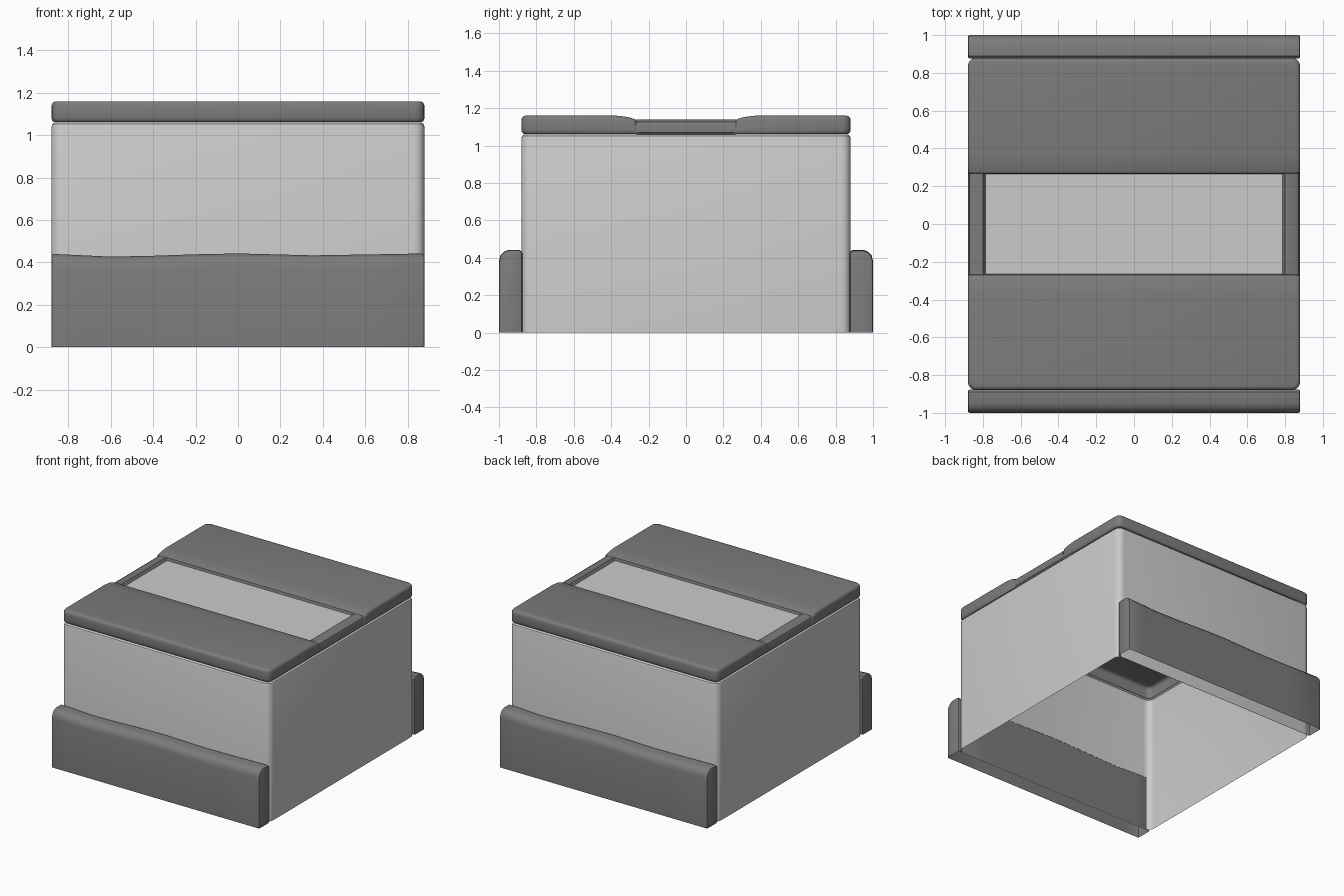
import bpy, bmesh, math

if "Cube" in bpy.data.objects:
    bpy.data.objects.remove(bpy.data.objects["Cube"])

dark = bpy.data.materials.new("dark_grey")
dark.diffuse_color = (0.2, 0.2, 0.2, 1)
dark.use_nodes = True
dark.node_tree.nodes["Principled BSDF"].inputs["Base Color"].default_value = dark.diffuse_color


def finish(name, bm, mat=None, normals=True):
    if normals:
        bmesh.ops.recalc_face_normals(bm, faces=bm.faces)
    me = bpy.data.meshes.new(name)
    bm.to_mesh(me)
    bm.free()
    ob = bpy.data.objects.new(name, me)
    bpy.context.collection.objects.link(ob)
    if mat:
        me.materials.append(mat)
    bpy.ops.object.select_all(action='DESELECT')
    ob.select_set(True)
    bpy.context.view_layer.objects.active = ob
    bpy.ops.object.shade_smooth_by_angle(angle=math.radians(35))
    return ob


def loft(bm, rings, closed):
    """Skin a list of point rings with quads."""
    vs = [[bm.verts.new(p) for p in r] for r in rings]
    for a, b in zip(vs, vs[1:]):
        n = len(a)
        for i in range(n if closed else n - 1):
            j = (i + 1) % n
            bm.faces.new((a[i], a[j], b[j], b[i]))
    return vs


def half_turn_copy(ob, name):
    c = ob.copy()
    c.data = ob.data.copy()
    c.name = name
    c.rotation_euler.z = math.pi
    bpy.context.collection.objects.link(c)


def bevel_sharp(bm, width, test, seg=3):
    es = [e for e in bm.edges if len(e.link_faces) == 2
          and e.calc_face_angle() > math.radians(60) and test(e)]
    bmesh.ops.bevel(bm, geom=es, offset=width, segments=seg,
                    profile=0.5, affect='EDGES')


# Box walls: an open rounded shell whose top rim turns in
def rounded_square(half, r, z, steps=5):
    pts = []
    for q, (sx, sy) in enumerate([(1, 1), (-1, 1), (-1, -1), (1, -1)]):
        for k in range(steps + 1):
            a = math.pi / 2 * (q + k / steps)
            pts.append((sx * (half - r) + r * math.cos(a),
                        sy * (half - r) + r * math.sin(a), z))
    return pts


bm = bmesh.new()
loft(bm, [rounded_square(0.88 - d, 0.05 - d, z) for d, z in
          [(0, 0), (0, 1.04), (0.004, 1.052), (0.016, 1.06)]], True)
finish("box_walls", bm)

# Lid flaps: hollow slabs that slope down to the middle channel
prof = [(0.88, 1.06), (0.88, 1.16), (0.37, 1.16), (0.31, 1.153),
        (0.27, 1.14), (0.255, 1.09), (0.245, 1.06)]
bm = bmesh.new()
ends = loft(bm, [[(x, y, z) for y, z in prof] for x in (-0.88, 0.88)], True)
for e in ends:
    bm.faces.new(e)
bmesh.ops.recalc_face_normals(bm, faces=bm.faces)
bevel_sharp(bm, 0.045, lambda e: all(v.co.y > 0.87 for v in e.verts)
            and abs(e.verts[0].co.x - e.verts[1].co.x) < 0.01, 4)
bevel_sharp(bm, 0.022,
            lambda e: max(v.co.y for v in e.verts) > 0.275
            or abs(e.verts[0].co.x - e.verts[1].co.x) < 0.01)
under = [f for f in bm.faces if f.normal.z < -0.95
         or (f.calc_center_median().y < 0.256 and f.calc_center_median().z < 1.09
             and abs(f.normal.x) < 0.3)]
bmesh.ops.delete(bm, geom=under, context='FACES')
flap = finish("lid_flap_back", bm, dark, False)
half_turn_copy(flap, "lid_flap_front")

# Low ridges closing the channel at both sides
ridge_prof = [(0.865, 1.06), (0.876, 1.07), (0.878, 1.105), (0.87, 1.127),
              (0.85, 1.14), (0.80, 1.14), (0.785, 1.115)]
bm = bmesh.new()
loft(bm, [[(x, y, z) for x, z in ridge_prof] for y in (-0.268, 0.268)], False)
bmesh.ops.reverse_faces(bm, faces=[f for f in bm.faces if f.normal.z < -0.5])
ridge = finish("channel_ridge_right", bm, dark)
half_turn_copy(ridge, "channel_ridge_left")

# Light strip lying in the channel
bm = bmesh.new()
bm.faces.new([bm.verts.new((x, y, 1.122)) for x, y in
              [(-0.785, -0.268), (0.785, -0.268), (0.785, 0.268), (-0.785, 0.268)]])
finish("channel_strip", bm, None, False)

# Side boards with a gently wavy top, open underneath
wave = [(-0.88, 0.44), (-0.75, 0.434), (-0.6, 0.427), (-0.4, 0.431),
        (-0.2, 0.438), (0, 0.442), (0.2, 0.437), (0.35, 0.433),
        (0.6, 0.437), (0.88, 0.442)]
bm = bmesh.new()
vs = loft(bm, [[(x, -0.875, 0), (x, -0.875, t - 0.015), (x, -0.89, t),
                (x, -0.95, t), (x, -0.975, t - 0.01), (x, -0.993, t - 0.03),
                (x, -1, t - 0.06), (x, -1, 0)] for x, t in wave], False)
bm.faces.new(vs[0])
bm.faces.new(vs[-1])
bmesh.ops.recalc_face_normals(bm, faces=bm.faces)
bevel_sharp(bm, 0.012, lambda e: all(abs(v.co.x) > 0.87 for v in e.verts), 2)
board = finish("front_board", bm, dark)
half_turn_copy(board, "back_board")
